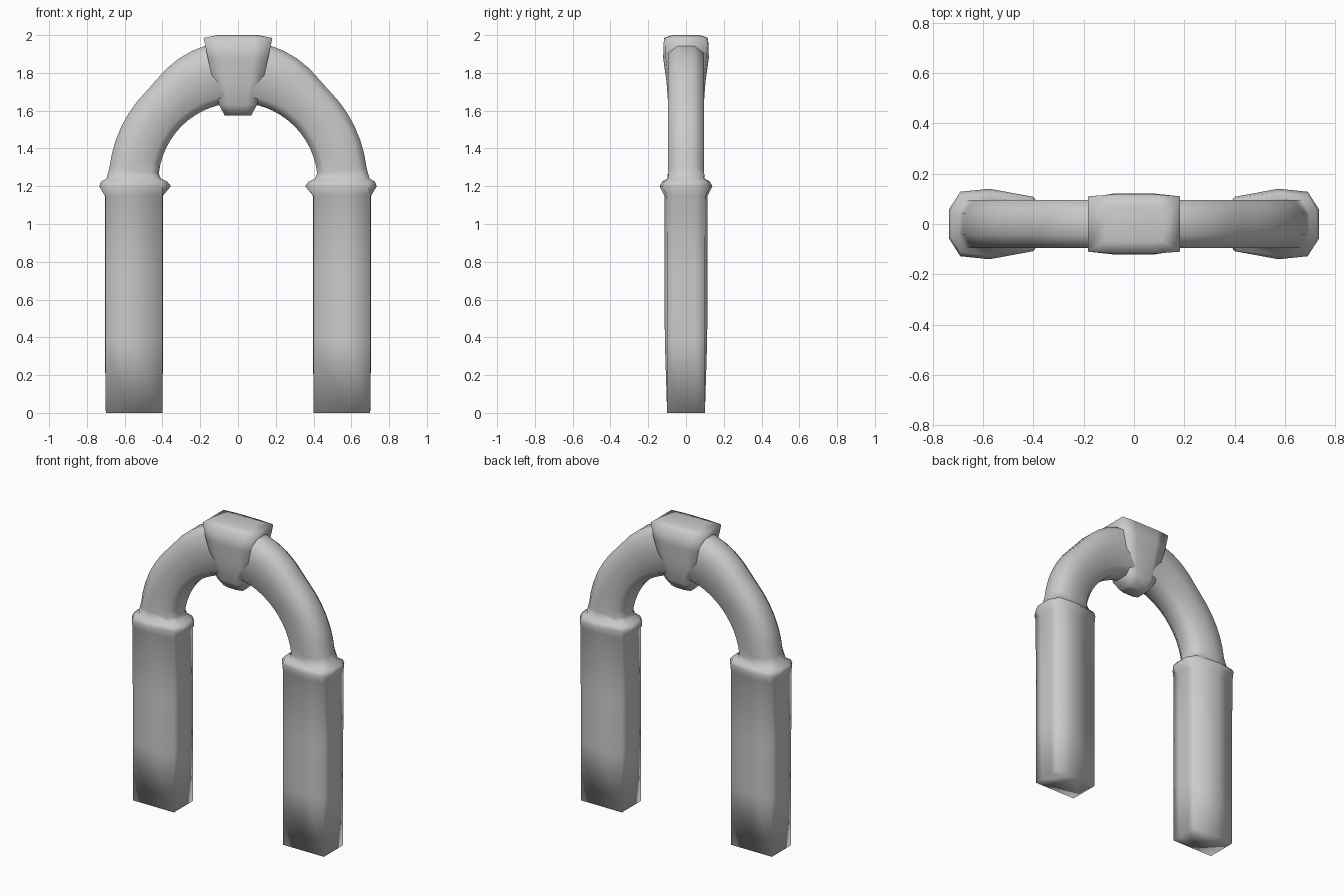
import bpy, bmesh, math

cube = bpy.data.objects.get("Cube")
if cube:
    bpy.data.objects.remove(cube)

stone = bpy.data.materials.new("grey_stone")
stone.use_nodes = True
colour = (0.6, 0.6, 0.6, 1)
stone.diffuse_color = colour
stone.node_tree.nodes["Principled BSDF"].inputs["Base Color"].default_value = colour


def loft(name, rings):
    """Skin a list of equal-length rings of points into a closed smooth solid."""
    bm = bmesh.new()
    loops = [[bm.verts.new(p) for p in ring] for ring in rings]
    n = len(loops[0])
    for a, b in zip(loops, loops[1:]):
        for i in range(n):
            j = (i + 1) % n
            bm.faces.new((a[i], a[j], b[j], b[i]))
    bm.faces.new(loops[0])
    bm.faces.new(loops[-1])
    bmesh.ops.recalc_face_normals(bm, faces=bm.faces)
    for f in bm.faces:
        f.smooth = True
    mesh = bpy.data.meshes.new(name)
    bm.to_mesh(mesh)
    bm.free()
    mesh.materials.append(stone)
    bpy.context.collection.objects.link(bpy.data.objects.new(name, mesh))


def mirror_depth(half):
    """Close a half outline by reflecting it front to back."""
    return half + [(u, -v) for u, v in reversed(half)]


def section(inner, outer, inner_depth, middle, outer_depth, bulge):
    """Ten-sided rounded rectangle with bulging short ends."""
    mid = inner + (outer - inner) * 0.6
    return mirror_depth([(inner - bulge, inner_depth * 0.45), (inner, inner_depth),
                         (mid, middle), (outer, outer_depth),
                         (outer + bulge, outer_depth * 0.45)])


# Pillar with collar: z, inner, outer, inner depth, mid depth, outer depth, bulge
pillar = [(0, .40, .70, .10, .10, .10, 0),
          (.38, .40, .702, .10, .112, .10, .003),
          (.75, .40, .702, .10, .115, .10, .003),
          (1.15, .40, .702, .10, .115, .102, .003),
          (1.2, .40, .69, .108, .14, .128, .045),
          (1.225, .41, .69, .104, .125, .112, .035),
          (1.24, .44, .665, .093, .098, .093, .032)]
left_pillar = [[(x, y, z) for x, y in section(*s)] for z, *s in pillar]
right_pillar = [[(-x, y, z) for x, y, z in ring] for ring in reversed(left_pillar)]

# Arch: chamfered section swept over half a circle, thickening at the crown
SPRING, STEPS, DEPTH, CUT = 1.22, 28, 0.095, 0.04
arch = []
for k in range(1, STEPS):
    angle = math.pi * k / STEPS
    rise = math.sin(angle)
    crown = min(1, max(0, (rise - 0.75) / 0.22))
    inner, outer = 0.422, 0.685 + 0.06 * crown
    profile = section(inner + CUT, outer - CUT, DEPTH, DEPTH, DEPTH, CUT)
    arch.append([(r * math.cos(angle), y, SPRING + r * rise) for r, y in profile])
loft("arch_and_pillars", left_pillar + arch + right_pillar)

# Keystone: z, half width, depth at the sides, depth at the centre
keystone = [(1.575, .07, .05, .06), (1.63, .10, .08, .094),
            (1.75, .13, .09, .103), (1.88, .16, .108, .121),
            (1.985, .182, .11, .117)]
rings = []
for z, w, edge, centre in keystone:
    half = [(-w, edge), (-w * 0.5, centre), (w * 0.5, centre), (w, edge)]
    rings.append([(x, y, z) for x, y in mirror_depth(half)])
# Slightly domed cap
rings.append([(x * 0.6, y * 0.6, 2.0) for x, y, z in rings[-1]])
loft("keystone", rings)
